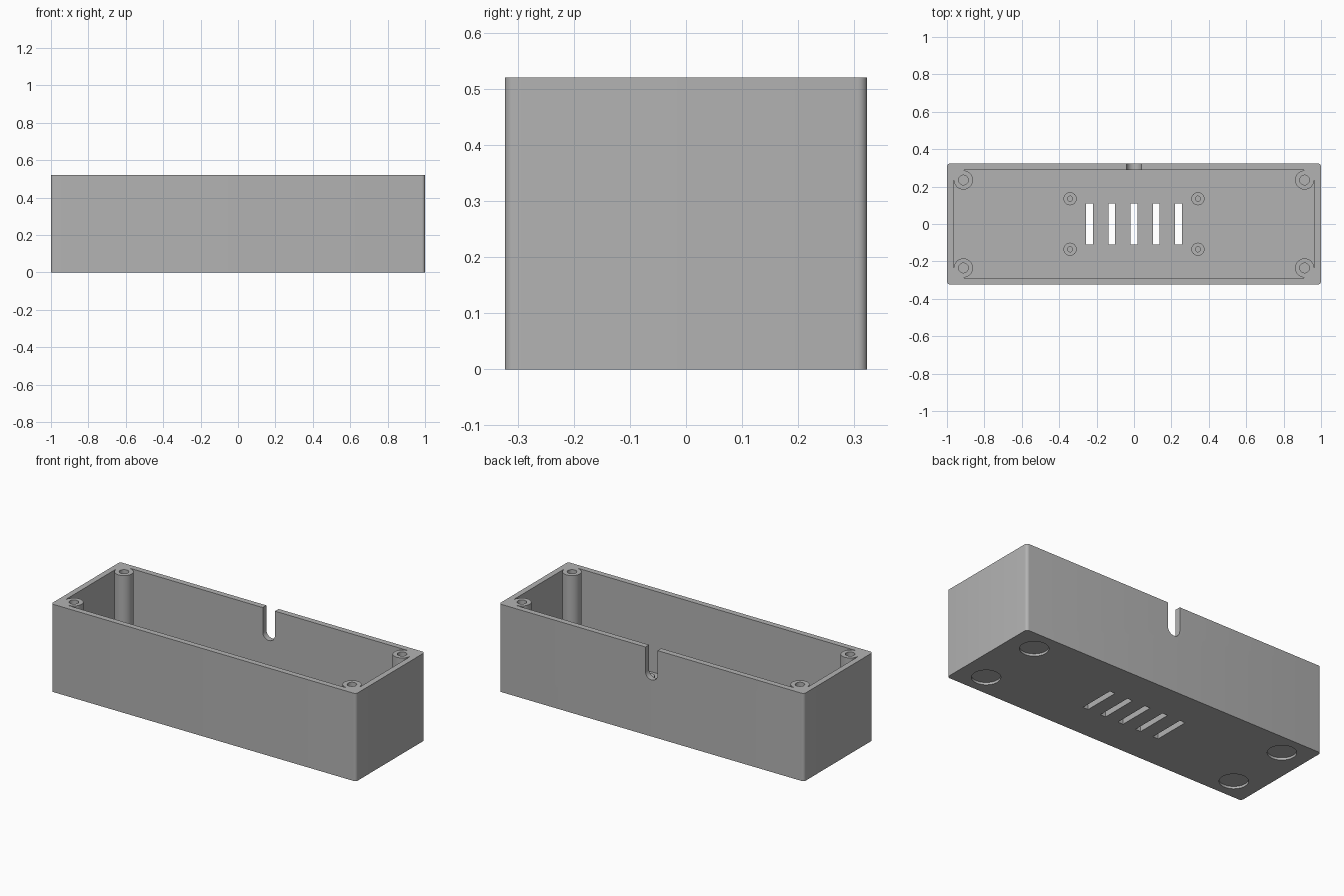
import bpy
import bmesh
from math import cos, sin, pi, radians

if "Cube" in bpy.data.objects:
    bpy.data.objects.remove(bpy.data.objects["Cube"], do_unlink=True)

# Overall dimensions
HX, HY, HEIGHT = 1.0, 0.323, 0.52
WALL, FLOOR = 0.034, 0.035
POST_X, POST_Y = 0.912, 0.235

grey = bpy.data.materials.new("grey_plastic")
grey.use_nodes = True
colour = (0.45, 0.45, 0.45, 1)
grey.diffuse_color = colour
grey.node_tree.nodes["Principled BSDF"].inputs["Base Color"].default_value = colour


def prism(name, outline, z0, z1):
    """Extrude an anticlockwise xy outline from z0 to z1."""
    bm = bmesh.new()
    base = bm.faces.new([bm.verts.new((x, y, z0)) for x, y in outline])
    top = bmesh.ops.extrude_face_region(bm, geom=[base])["geom"]
    verts = [g for g in top if isinstance(g, bmesh.types.BMVert)]
    bmesh.ops.translate(bm, vec=(0, 0, z1 - z0), verts=verts)
    bmesh.ops.recalc_face_normals(bm, faces=bm.faces)
    mesh = bpy.data.meshes.new(name)
    bm.to_mesh(mesh)
    bm.free()
    mesh.materials.append(grey)
    obj = bpy.data.objects.new(name, mesh)
    bpy.context.collection.objects.link(obj)
    return obj


def circle(cx, cy, r, n=40):
    return [(cx + r * cos(2 * pi * i / n), cy + r * sin(2 * pi * i / n)) for i in range(n)]


def rectangle(cx, cy, hx, hy):
    return [(cx - hx, cy - hy), (cx + hx, cy - hy), (cx + hx, cy + hy), (cx - hx, cy + hy)]


def rounded_rectangle(hx, hy, r, n=6):
    points = []
    for k, (sx, sy) in enumerate([(1, 1), (-1, 1), (-1, -1), (1, -1)]):
        for i in range(n + 1):
            a = (k + i / n) * pi / 2
            points.append((sx * (hx - r) + r * cos(a), sy * (hy - r) + r * sin(a)))
    return points


def cut(target, cutter):
    """Subtract the cutter from the target and discard it."""
    cutter.hide_render = True
    mod = target.modifiers.new("cut", "BOOLEAN")
    mod.operation = "DIFFERENCE"
    mod.solver = "EXACT"
    mod.object = cutter
    bpy.context.view_layer.objects.active = target
    bpy.ops.object.modifier_apply(modifier=mod.name)
    bpy.data.objects.remove(cutter, do_unlink=True)


def smooth(obj):
    bpy.ops.object.select_all(action="DESELECT")
    obj.select_set(True)
    bpy.context.view_layer.objects.active = obj
    bpy.ops.object.shade_smooth_by_angle(angle=radians(30))


def corners(x, y):
    return [(sx * x, sy * y) for sx in (-1, 1) for sy in (-1, 1)]


# Case body with an open top; cavity corners are chamfered behind the posts
case = prism("case_body", rounded_rectangle(HX, HY, 0.017), 0, HEIGHT)
ix, iy, c = HX - WALL, HY - WALL, 0.06
cavity = [(ix, c - iy), (ix, iy - c), (ix - c, iy), (c - ix, iy),
          (-ix, iy - c), (-ix, c - iy), (c - ix, -iy), (ix - c, -iy)]
cut(case, prism("cavity_cutter", cavity, FLOOR, HEIGHT + 0.1))

# Ventilation slots through the floor
for i in range(-2, 3):
    cut(case, prism("slot_cutter", rectangle(i * 0.119, 0, 0.0175, 0.109), -0.1, FLOOR + 0.1))

# Round recesses for feet underneath
for x, y in corners(0.842, 0.195):
    cut(case, prism("foot_cutter", circle(x, y, 0.077), -0.1, 0.014))

# Round-bottomed cable notch in the back wall
r, mid = 0.04, 0.375
notch = [(r, HEIGHT + 0.1), (-r, HEIGHT + 0.1)]
notch += [(r * cos(pi + pi * i / 16), mid + r * sin(pi + pi * i / 16)) for i in range(17)]
cutter = prism("notch_cutter", notch, -HY - 0.1, -HY + WALL + 0.03)
cutter.rotation_euler.x = pi / 2
bpy.context.view_layer.update()
cut(case, cutter)
smooth(case)


def hollow_post(name, x, y, r_out, r_hole, top, depth):
    post = prism(name, circle(x, y, r_out), FLOOR - 0.005, top)
    cut(post, prism("hole_cutter", circle(x, y, r_hole), top - depth, top + 0.1))
    smooth(post)


# Tall screw posts in the corners
for x, y in corners(POST_X, POST_Y):
    hollow_post("screw_post", x, y, 0.051, 0.026, HEIGHT, 0.2)

# Short board standoffs on the floor
for x, y in corners(0.342, 0.135):
    hollow_post("board_standoff", x, y, 0.035, 0.014, 0.095, 0.05)
